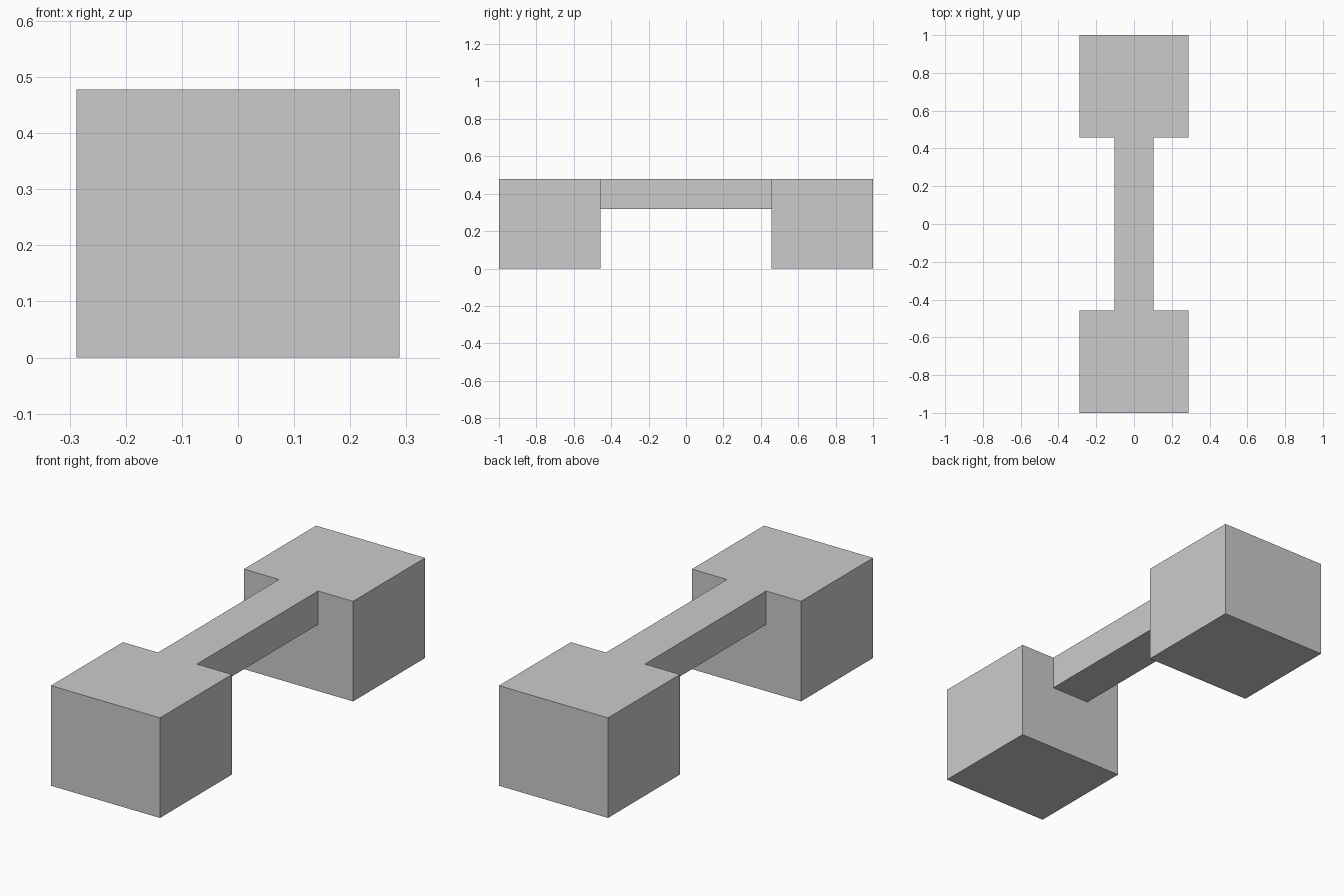
import bpy, bmesh
from mathutils import Matrix, Vector

if "Cube" in bpy.data.objects:
    bpy.data.objects.remove(bpy.data.objects["Cube"])

HALF_W, HEIGHT = 0.288, 0.478      # end blocks
INNER, OUTER = 0.457, 1.0          # block extent along y
BAR_W, BAR_Z = 0.103, 0.318        # half width and underside of the bar

bm = bmesh.new()

# Two end blocks
for side in (-1, 1):
    size = (2 * HALF_W, OUTER - INNER, HEIGHT)
    centre = Vector((0, side * (INNER + OUTER) / 2, HEIGHT / 2))
    bmesh.ops.create_cube(bm, size=1, matrix=Matrix.Translation(centre) @ Matrix.Diagonal((*size, 1)))

# Score the bar's cross-section onto the blocks
for co, no in (((BAR_W, 0, 0), (1, 0, 0)), ((-BAR_W, 0, 0), (1, 0, 0)), ((0, 0, BAR_Z), (0, 0, 1))):
    bmesh.ops.bisect_plane(bm, geom=bm.verts[:] + bm.edges[:] + bm.faces[:], plane_co=co, plane_no=no)

# Open the two facing patches and bridge them with the bar
patches = []
for f in bm.faces:
    c = f.calc_center_median()
    if abs(abs(c.y) - INNER) < 1e-4 and abs(c.x) < BAR_W / 2 and c.z > BAR_Z:
        patches.append(f)
edges = [e for f in patches for e in f.edges]
bmesh.ops.delete(bm, geom=patches, context='FACES_ONLY')
bmesh.ops.bridge_loops(bm, edges=edges)

# Merge the scored flat faces back together
bmesh.ops.dissolve_limit(bm, angle_limit=0.01, verts=bm.verts[:], edges=bm.edges[:])
bmesh.ops.recalc_face_normals(bm, faces=bm.faces[:])

mesh = bpy.data.meshes.new("joined_blocks")
bm.to_mesh(mesh)
bm.free()
bpy.context.collection.objects.link(bpy.data.objects.new("joined_blocks", mesh))
